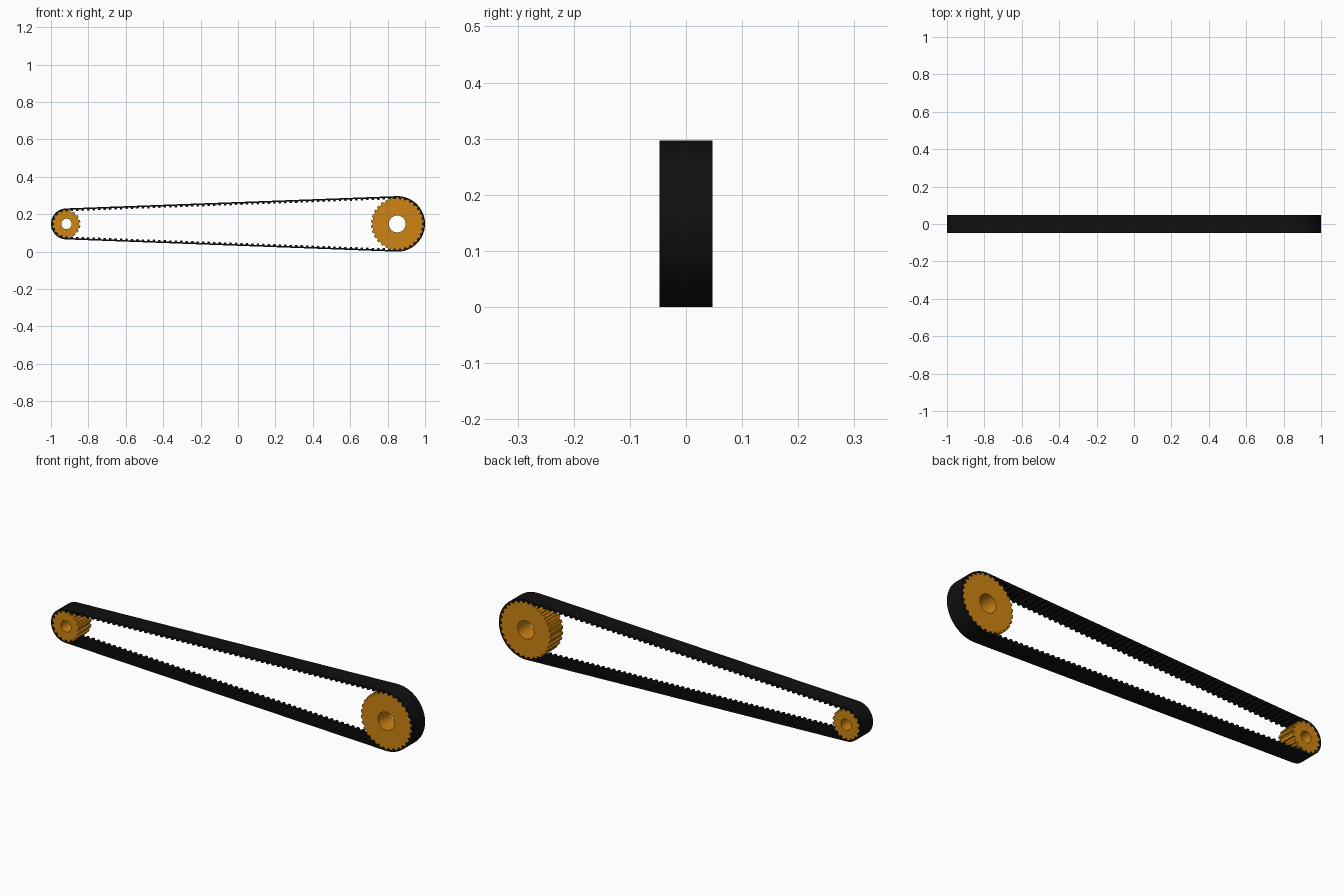
import bpy
import bmesh
from math import acos, cos, sin, pi, sqrt

if "Cube" in bpy.data.objects:
    bpy.data.objects.remove(bpy.data.objects["Cube"])

WIDTH = 0.095          # belt and pulley width along y
AXLE_Z = 0.1485
BACK = 0.008           # belt thickness behind the teeth
TOOTH = 0.008          # tooth and groove depth
BIG_R, BIG_X = 0.1405, 0.8515
SMALL_R, SMALL_X = 0.075, -0.917


def make_material(name, colour, roughness):
    mat = bpy.data.materials.new(name)
    mat.use_nodes = True
    mat.diffuse_color = (*colour, 1)
    bsdf = mat.node_tree.nodes["Principled BSDF"]
    bsdf.inputs["Base Color"].default_value = (*colour, 1)
    bsdf.inputs["Roughness"].default_value = roughness
    return mat


def make_ring(name, outer, inner, mat):
    """Closed band between two matching (x, z) loops, extruded along y."""
    bm = bmesh.new()
    loops = [[bm.verts.new((x, y, z)) for x, z in pts]
             for pts, y in ((outer, -WIDTH / 2), (outer, WIDTH / 2),
                            (inner, WIDTH / 2), (inner, -WIDTH / 2))]
    count = len(outer)
    for i in range(count):
        j = (i + 1) % count
        for k in range(4):
            a, b = loops[k], loops[(k + 1) % 4]
            bm.faces.new((a[i], a[j], b[j], b[i]))
    bmesh.ops.recalc_face_normals(bm, faces=bm.faces)
    mesh = bpy.data.meshes.new(name)
    bm.to_mesh(mesh)
    bm.free()
    mesh.materials.append(mat)
    obj = bpy.data.objects.new(name, mesh)
    bpy.context.collection.objects.link(obj)
    bpy.ops.object.select_all(action="DESELECT")
    obj.select_set(True)
    bpy.context.view_layer.objects.active = obj
    bpy.ops.object.shade_smooth_by_angle()
    return obj


def tooth_steps(teeth, half_base, half_tip):
    """Positions in tooth pitches, each with its share of the tooth depth."""
    shape = ((-half_base, 0), (-half_tip, 1), (half_tip, 1), (half_base, 0))
    return [(i + f, depth) for i in range(teeth) for f, depth in shape]


def make_pulley(name, x, radius, bore, teeth, start, mat):
    def point(r, a):
        return x + r * cos(a), AXLE_Z + r * sin(a)
    outer, inner = [], []
    for s, depth in tooth_steps(teeth, 0.27, 0.19):
        angle = start + 2 * pi * s / teeth
        outer.append(point(radius - depth * TOOTH, angle))
        inner.append(point(bore, angle))
    return make_ring(name, outer, inner, mat)


# Belt path: arc on the large pulley, top run, arc on the small one, bottom run
DIST = BIG_X - SMALL_X
TANGENT = acos(-(BIG_R - SMALL_R) / DIST)
ARC_BIG = BIG_R * TANGENT
RUN = sqrt(DIST ** 2 - (BIG_R - SMALL_R) ** 2)
HALF = ARC_BIG + RUN + SMALL_R * (pi - TANGENT)


def belt_point(s, offset):
    side = 1
    s %= 2 * HALF
    if s > HALF:
        s, side = 2 * HALF - s, -1
    if s < ARC_BIG:
        angle, x, r, along = s / BIG_R, BIG_X, BIG_R, 0
    elif s < ARC_BIG + RUN:
        angle, x, r, along = TANGENT, BIG_X, BIG_R, s - ARC_BIG
    else:
        angle = TANGENT + (s - ARC_BIG - RUN) / SMALL_R
        x, r, along = SMALL_X, SMALL_R, 0
    px = x + (r + offset) * cos(angle) - along * sin(angle)
    pz = (r + offset) * sin(angle) + along * cos(angle)
    return px, AXLE_Z + side * pz


def make_belt(mat):
    teeth = 2 * round(HALF * 16 / (2 * pi * SMALL_R))
    pitch = 2 * HALF / teeth
    steps = tooth_steps(teeth, 0.25, 0.18)
    outer = [belt_point(s * pitch, BACK) for s, depth in steps]
    inner = [belt_point(s * pitch, -depth * TOOTH) for s, depth in steps]
    return make_ring("toothed_belt", outer, inner, mat)


orange = make_material("orange metal", (0.62, 0.23, 0.006), 0.5)
black = make_material("black rubber", (0.005, 0.005, 0.005), 0.7)

make_pulley("large_pulley", BIG_X, BIG_R, 0.045, 30, 0, orange)
make_pulley("small_pulley", SMALL_X, SMALL_R, 0.028, 16, pi, orange)
make_belt(black)
